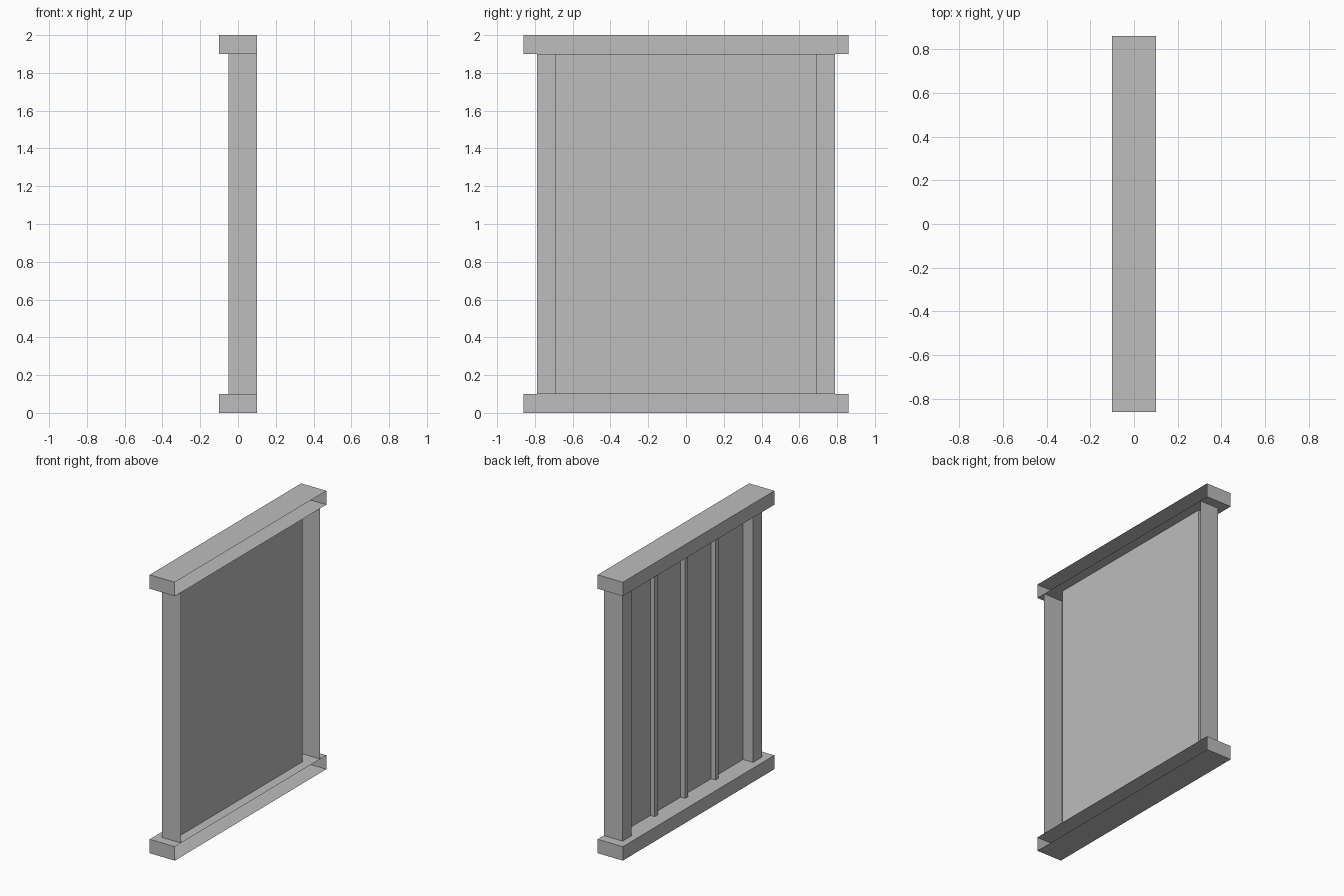
import bpy
import bmesh
from mathutils import Matrix, Vector

cube = bpy.data.objects.get("Cube")
if cube:
    bpy.data.objects.remove(cube, do_unlink=True)

GREY = (0.51, 0.51, 0.51, 1.0)
mat = bpy.data.materials.new("plain grey")
mat.use_nodes = True
mat.diffuse_color = GREY
mat.node_tree.nodes["Principled BSDF"].inputs["Base Color"].default_value = GREY

RAIL_H, TOP = 0.1, 2.0       # rail height and overall height
LOW, HIGH = RAIL_H, TOP - RAIL_H
OPEN_X = 0.1                 # plane of the open side
POST_X, PANEL_X, SLAT_X = -0.05, 0.03, -0.005
OUTER, INNER = 0.79, 0.69    # post edges across the width
SLAT_W, SLAT_GAP = 0.035, 0.345


def finish(name, bm):
    mesh = bpy.data.meshes.new(name)
    bm.to_mesh(mesh)
    bm.free()
    mesh.materials.append(mat)
    bpy.context.collection.objects.link(bpy.data.objects.new(name, mesh))


def rail(name, z):
    """Box with its +x side left open."""
    bm = bmesh.new()
    size = Matrix.Diagonal((2 * OPEN_X, 1.72, RAIL_H, 1))
    bmesh.ops.create_cube(bm, size=1, matrix=Matrix.Translation((0, 0, z)) @ size)
    bm.normal_update()
    side = [f for f in bm.faces if f.normal.x > 0.9]
    bmesh.ops.delete(bm, geom=side, context='FACES_ONLY')
    finish(name, bm)


def sheet(name, plan):
    """Folded sheet: a plan outline raised between the two rails."""
    bm = bmesh.new()
    pairs = [[bm.verts.new((x, y, z)) for z in (LOW, HIGH)] for x, y in plan]
    for (a, b), (c, d) in zip(pairs, pairs[1:]):
        bm.faces.new((a, c, d, b))
    finish(name, bm)


# Top and bottom rails
rail("bottom_rail", RAIL_H / 2)
rail("top_rail", TOP - RAIL_H / 2)

# Hollow posts, folded back to the panel
post = [(OPEN_X, OUTER), (POST_X, OUTER), (POST_X, INNER), (PANEL_X, INNER)]
sheet("back_post", post)
sheet("front_post", [(x, -y) for x, y in reversed(post)])

# Panel between the posts
sheet("panel", [(PANEL_X, INNER), (PANEL_X, -INNER)])

# Narrow ribs on the panel
for i, name in enumerate(("front_rib", "middle_rib", "back_rib")):
    y = (i - 1) * SLAT_GAP
    a, b = y + SLAT_W / 2, y - SLAT_W / 2
    sheet(name, [(PANEL_X, a), (SLAT_X, a), (SLAT_X, b), (PANEL_X, b)])
